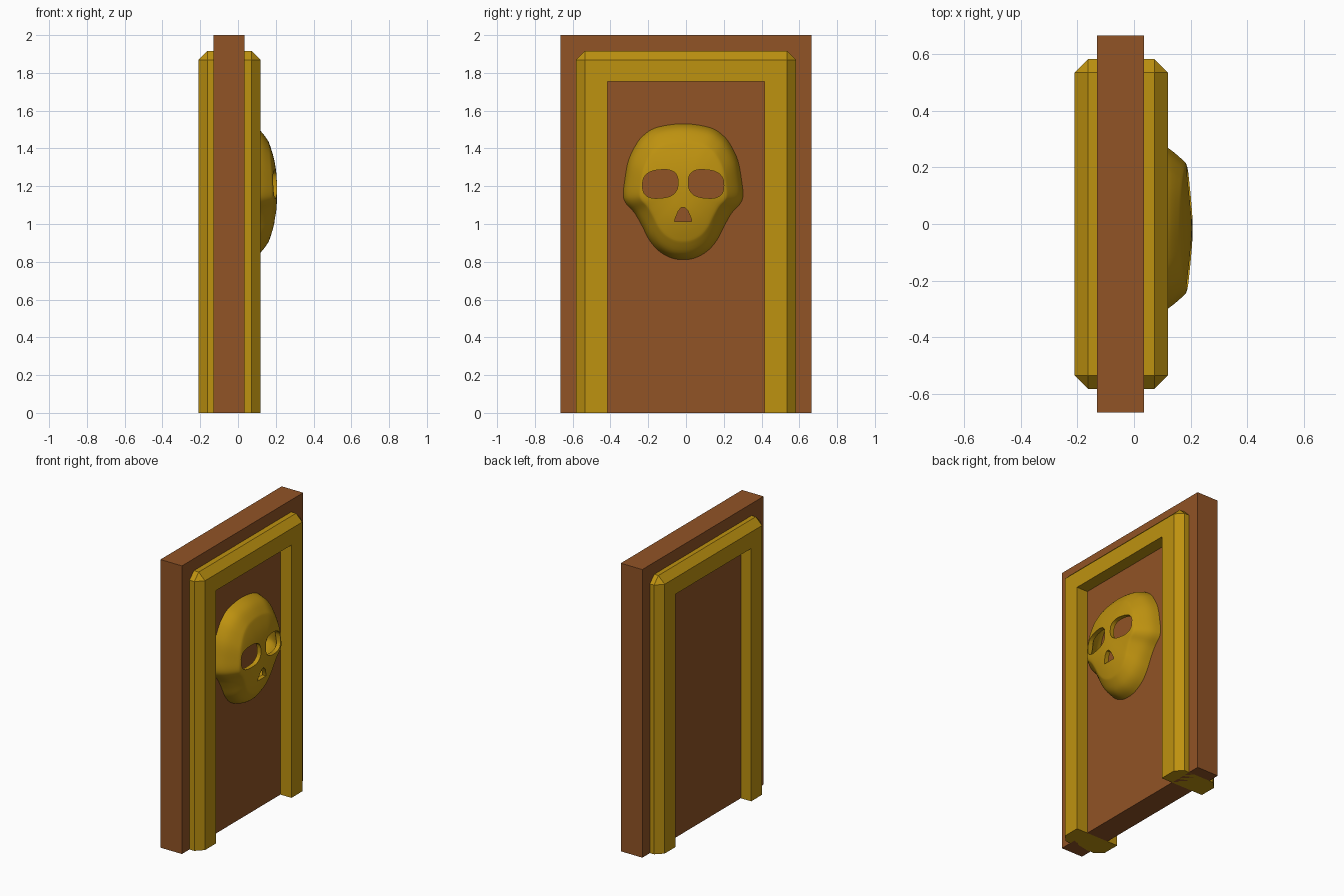
import bpy, bmesh, math
from mathutils import Vector

if "Cube" in bpy.data.objects:
    bpy.data.objects.remove(bpy.data.objects["Cube"])


def material(name, rgb):
    m = bpy.data.materials.new(name)
    m.diffuse_color = (*rgb, 1)
    m.use_nodes = True
    m.node_tree.nodes["Principled BSDF"].inputs["Base Color"].default_value = m.diffuse_color
    return m


brown = material("brown wood", (0.283, 0.087, 0.019))
gold = material("old gold", (0.515, 0.287, 0.005))


def make(name, bm, mat):
    bmesh.ops.recalc_face_normals(bm, faces=bm.faces)
    me = bpy.data.meshes.new(name)
    bm.to_mesh(me)
    bm.free()
    me.materials.append(mat)
    ob = bpy.data.objects.new(name, me)
    bpy.context.collection.objects.link(ob)
    return ob


def box(x0, x1, y, z0, z1):
    bm = bmesh.new()
    bmesh.ops.create_cube(bm, size=1)
    for v in bm.verts:
        v.co = (x1 if v.co.x > 0 else x0, math.copysign(y, v.co.y), z1 if v.co.z > 0 else z0)
    return bm


def prism(pts, x0, x1):
    """Extrude a (y, z) outline along x."""
    bm = bmesh.new()
    f = bm.faces.new([bm.verts.new((x0, y, z)) for y, z in pts])
    ext = bmesh.ops.extrude_face_region(bm, geom=[f])
    bmesh.ops.translate(bm, vec=(x1 - x0, 0, 0),
                        verts=[v for v in ext["geom"] if isinstance(v, bmesh.types.BMVert)])
    return bm


def select_only(ob):
    bpy.ops.object.select_all(action="DESELECT")
    ob.select_set(True)
    bpy.context.view_layer.objects.active = ob


def cut(ob, bm):
    """Subtract a cutter and remove it."""
    cutter = make("cutter", bm, gold)
    cutter.hide_render = True
    mod = ob.modifiers.new("cut", "BOOLEAN")
    mod.operation, mod.solver, mod.object = "DIFFERENCE", "EXACT", cutter
    select_only(ob)
    bpy.ops.object.modifier_apply(modifier=mod.name)
    bpy.data.objects.remove(cutter)


def spline(pts, n, closed=False):
    """Catmull-Rom resampling of a point list."""
    pts = [Vector(p) for p in pts]
    k, out = len(pts), []
    for i in range(k if closed else k - 1):
        if closed:
            a, b, c, d = (pts[(i + j) % k] for j in (-1, 0, 1, 2))
        else:
            a, b, c, d = (pts[min(max(i + j, 0), k - 1)] for j in (-1, 0, 1, 2))
        for s in range(n):
            t = s / n
            out.append(0.5 * (2 * b + (c - a) * t + (2 * a - 5 * b + 4 * c - d) * t ** 2
                              + (3 * b - a - 3 * c + d) * t ** 3))
    return out if closed else out + [pts[-1]]


# Door slab
make("door_slab", box(-0.13, 0.035, 0.665, 0, 2), brown)

# Chamfered frame standing proud on both sides
bm = box(-0.21, 0.12, 0.582, 0, 1.917)
bmesh.ops.bevel(bm, geom=[e for e in bm.edges if max(v.co.z for v in e.verts) > 0.1],
                offset=0.048, segments=1, affect="EDGES")
frame = make("door_frame", bm, gold)
cut(frame, box(-0.5, 0.5, 0.415, -0.5, 1.755))

# Skull mask: half outline (half width, z), mirrored, scaled inwards in rings
CY, CZ = -0.015, 1.17
half = [(0, 1.532), (0.08, 1.525), (0.155, 1.507), (0.205, 1.475), (0.245, 1.43), (0.29, 1.339),
        (0.31, 1.233), (0.318, 1.153), (0.303, 1.108), (0.258, 1.058), (0.218, 0.989),
        (0.18, 0.915), (0.13, 0.857), (0.065, 0.82), (0, 0.81)]
outline = spline(half + [(-w, z) for w, z in half[-2:0:-1]], 4, True)
# Ring scale, height at the sides, height at top and chin
rings = spline([(1, 0.03, 0.03), (0.96, 0.08, 0.08), (0.89, 0.121, 0.12), (0.76, 0.171, 0.156),
                (0.69, 0.187, 0.168), (0.5, 0.197, 0.189), (0.3, 0.203, 0.202),
                (0.12, 0.206, 0.206)], 3)
bm = bmesh.new()
loops = []
for s, side, vert in rings:
    loop = []
    for w, z in outline:
        dz = z - CZ
        k = w * w / (w * w + dz * dz)
        loop.append(bm.verts.new((side * k + vert * (1 - k), CY + w * s, CZ + dz * s)))
    loops.append(loop)
n = len(outline)
for a, b in zip(loops, loops[1:]):
    for i in range(n):
        bm.faces.new((a[i], a[(i + 1) % n], b[(i + 1) % n], b[i]))
tip = bm.verts.new((0.207, CY, CZ))
for i in range(n):
    bm.faces.new((loops[-1][i], loops[-1][(i + 1) % n], tip))
skull = make("skull_mask", bm, gold)
if skull.data.polygons[-1].normal.x < 0:
    skull.data.flip_normals()
mod = skull.modifiers.new("shell", "SOLIDIFY")
mod.thickness, mod.offset = 0.03, -1
select_only(skull)
bpy.ops.object.modifier_apply(modifier=mod.name)

# Eye sockets: rounded openings, slightly raised towards the nose
for side in (-1, 1):
    pts = []
    for i in range(40):
        a = math.tau * i / 40
        c, s = math.cos(a), math.sin(a)
        u = math.copysign(abs(c) ** 0.76, c) * 0.094
        v = math.copysign(abs(s) ** 0.76, s) * 0.075
        pts.append((CY + side * (0.121 - u), 1.212 + v + 0.08 * u))
    cut(skull, prism(pts, 0.06, 0.4))

# Nose opening
nose = [(-0.046, 1.012), (0.046, 1.012), (0.042, 1.03), (0.025, 1.07),
        (0.009, 1.088), (-0.009, 1.088), (-0.025, 1.07), (-0.042, 1.03)]
cut(skull, prism([(CY + y, z) for y, z in nose], 0.06, 0.4))

select_only(skull)
bpy.ops.object.shade_smooth_by_angle(angle=math.radians(40))
